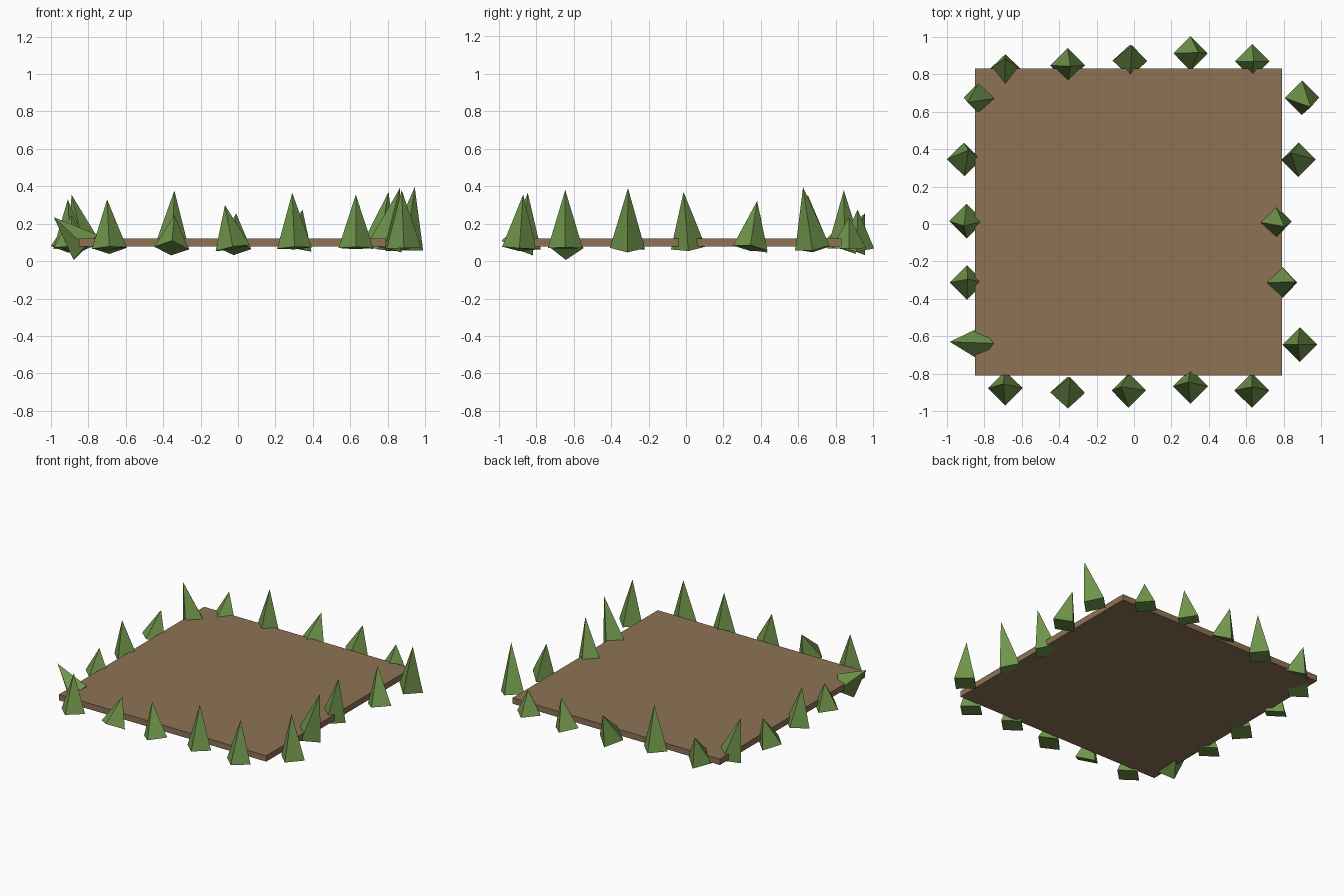
import bpy, bmesh
from mathutils import Vector, Matrix

if "Cube" in bpy.data.objects:
    bpy.data.objects.remove(bpy.data.objects["Cube"])

def material(name, rgb):
    m = bpy.data.materials.new(name)
    m.diffuse_color = (*rgb, 1)
    m.use_nodes = True
    m.node_tree.nodes["Principled BSDF"].inputs["Base Color"].default_value = m.diffuse_color
    return m

def add_object(name, bm, mat):
    mesh = bpy.data.meshes.new(name)
    bm.to_mesh(mesh)
    bm.free()
    mesh.materials.append(mat)
    ob = bpy.data.objects.new(name, mesh)
    bpy.context.collection.objects.link(ob)
    return ob

soil = material("soil", (0.27, 0.17, 0.09))
leaf = material("leaf", (0.16, 0.30, 0.07))

# flat ground slab
bm = bmesh.new()
bmesh.ops.create_cube(bm, size=1)
slab = add_object("ground_slab", bm, soil)
slab.scale = (1.64, 1.64, 0.042)
slab.location = (-0.03, 0.011, 0.099)

# four-sided tree leaning from its base centre towards its tip
def tree(name, x, y, tip, z=0.07, r=0.093):
    base, tip = Vector((x, y, z)), Vector(tip)
    axis = tip - base
    bm = bmesh.new()
    bmesh.ops.create_cone(bm, cap_ends=True, segments=4, radius1=r, radius2=0,
                          depth=axis.length,
                          matrix=Matrix.Translation((0, 0, axis.length / 2)))
    bmesh.ops.remove_doubles(bm, verts=bm.verts, dist=1e-5)
    # corners point along x and y
    corner = max(bm.verts, key=lambda v: v.co.xy.length).co
    if abs(corner.x * corner.y) > 1e-4:
        bm.transform(Matrix.Rotation(0.7853982, 4, 'Z'))
    ob = add_object(name, bm, leaf)
    ob.rotation_mode = 'QUATERNION'
    ob.rotation_quaternion = Vector((0, 0, 1)).rotation_difference(axis)
    ob.location = base

# base x, base y, tip position
rows = {
    "front_tree": [(-0.688, -0.878, (-0.70, -0.855, 0.33)),
                   (-0.355, -0.902, (-0.34, -0.82, 0.245)),
                   (-0.028, -0.89, (-0.07, -0.87, 0.30)),
                   (0.302, -0.868, (0.29, -0.845, 0.365)),
                   (0.63, -0.89, (0.63, -0.87, 0.355))],
    "back_tree": [(-0.688, 0.82, (-0.69, 0.885, 0.25)),
                  (-0.355, 0.848, (-0.34, 0.843, 0.378)),
                  (-0.022, 0.872, (-0.01, 0.955, 0.255)),
                  (0.302, 0.912, (0.345, 0.917, 0.275)),
                  (0.632, 0.87, (0.64, 0.87, 0.235))],
    "right_tree": [(0.887, -0.645, (0.875, -0.645, 0.38)),
                   (0.783, -0.313, (0.865, -0.31, 0.39)),
                   (0.752, 0.012, (0.805, -0.013, 0.37)),
                   (0.88, 0.343, (0.838, 0.38, 0.322)),
                   (0.898, 0.675, (0.945, 0.625, 0.395))],
    "left_tree": [(-0.893, -0.313, (-0.89, -0.295, 0.245)),
                  (-0.895, 0.015, (-0.91, -0.01, 0.33)),
                  (-0.908, 0.345, (-0.885, 0.395, 0.255)),
                  (-0.82, 0.675, (-0.89, 0.65, 0.355))],
}
for name, trees in rows.items():
    for i, (x, y, tip) in enumerate(trees, 1):
        tree(f"{name}_{i}", x, y, tip)

# toppled tree at the front left corner
tree("toppled_tree", -0.815, -0.64, (-0.985, -0.63, 0.235), z=0.074)
